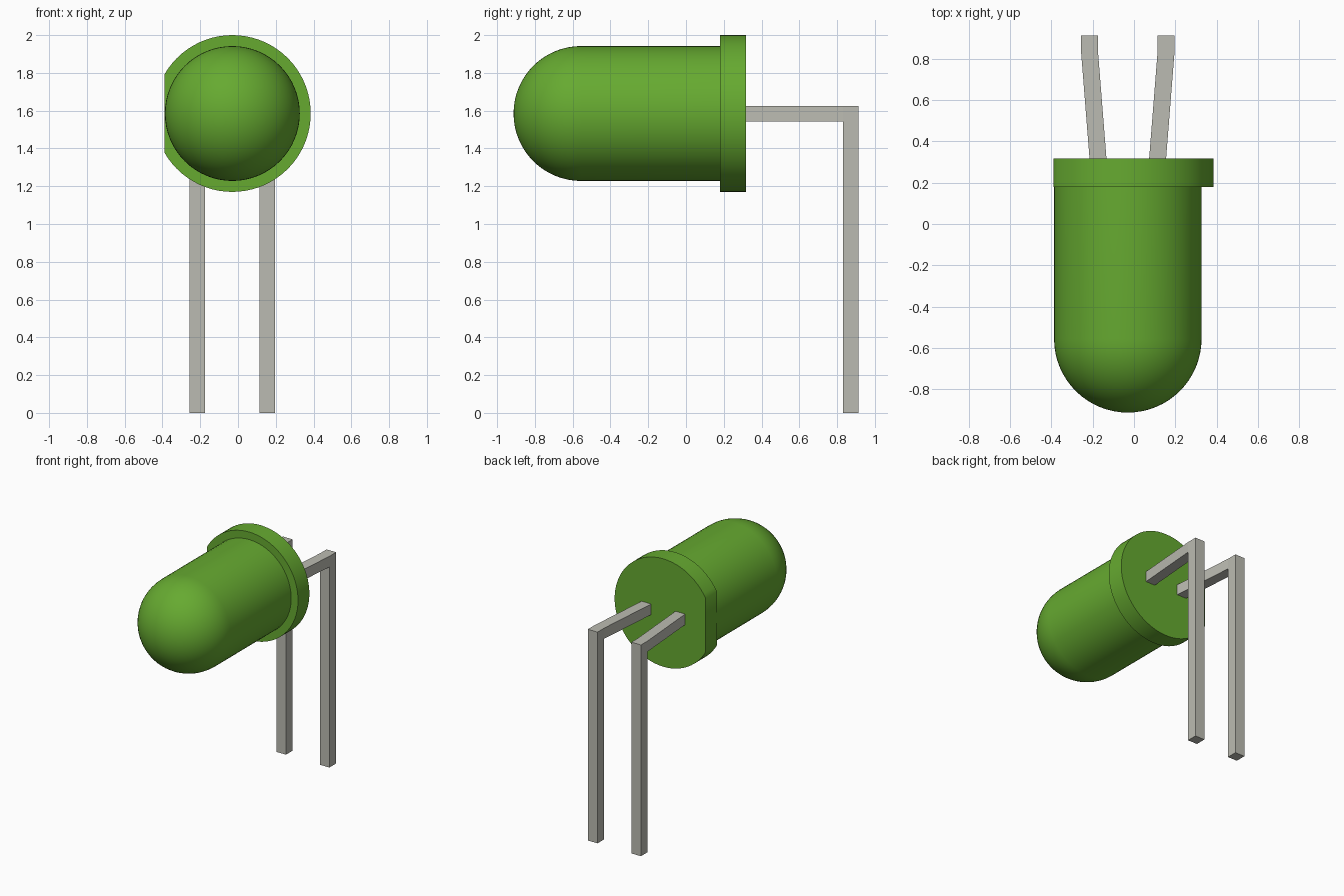
import bpy
import bmesh
import math

cube = bpy.data.objects.get("Cube")
if cube:
    bpy.data.objects.remove(cube, do_unlink=True)

AX, AZ = -0.03, 1.585           # lens axis, running along y
BODY_R, RIM_R = 0.357, 0.415
RIM_FRONT, RIM_BACK = 0.18, 0.318
DOME_Y = -0.556
FLAT_X = -0.39


def material(name, rgb):
    mat = bpy.data.materials.new(name)
    mat.use_nodes = True
    mat.diffuse_color = (*rgb, 1)
    bsdf = mat.node_tree.nodes["Principled BSDF"]
    bsdf.inputs["Base Color"].default_value = (*rgb, 1)
    bsdf.inputs["Roughness"].default_value = 0.5
    return mat


def finish(bm, name, mat, smooth=False):
    bmesh.ops.recalc_face_normals(bm, faces=bm.faces)
    mesh = bpy.data.meshes.new(name)
    bm.to_mesh(mesh)
    bm.free()
    mesh.materials.append(mat)
    obj = bpy.data.objects.new(name, mesh)
    bpy.context.collection.objects.link(obj)
    if smooth:
        bpy.ops.object.select_all(action='DESELECT')
        obj.select_set(True)
        bpy.context.view_layer.objects.active = obj
        bpy.ops.object.shade_smooth_by_angle(angle=math.radians(35))
    return obj


def prism(bm, outline, offset):
    """Extrude a closed outline of points by an offset vector."""
    face = bm.faces.new([bm.verts.new(p) for p in outline])
    ext = bmesh.ops.extrude_face_region(bm, geom=[face], use_keep_orig=True)
    verts = [g for g in ext["geom"] if isinstance(g, bmesh.types.BMVert)]
    bmesh.ops.translate(bm, verts=verts, vec=offset)


green = material("lens green", (0.133, 0.402, 0.030))
metal = material("lead grey", (0.50, 0.50, 0.445))

# Lens: cylinder with a hemispherical front, lathed around the axis
bm = bmesh.new()
profile = [(BODY_R, RIM_FRONT + 0.01)]
for i in range(17):
    a = math.pi / 2 * i / 16
    profile.append((BODY_R * math.cos(a), DOME_Y - BODY_R * math.sin(a)))
verts = [bm.verts.new((AX + r, y, AZ)) for r, y in profile]
edges = [bm.edges.new(pair) for pair in zip(verts, verts[1:])]
bmesh.ops.spin(bm, geom=verts + edges, cent=(AX, 0, AZ), axis=(0, 1, 0),
               angle=math.tau, steps=64)
bmesh.ops.remove_doubles(bm, verts=bm.verts, dist=0.0005)
finish(bm, "lens", green, True)

# Rim: disc with one flat side
bm = bmesh.new()
half = math.acos((FLAT_X - AX) / RIM_R)
outline = []
for i in range(61):
    a = -half + 2 * half * i / 60
    outline.append((AX + RIM_R * math.cos(a), RIM_FRONT, AZ + RIM_R * math.sin(a)))
prism(bm, outline, (0, RIM_BACK - RIM_FRONT, 0))
finish(bm, "rim", green, True)

# Leads: splayed arm leaving the rim, then a straight leg down to the ground
W, TOP, ARM_LOW, KNEE, BACK = 0.082, 1.625, 1.543, 0.831, 0.913
for side, name in ((-1, "right_lead"), (1, "left_lead")):
    x_root = AX + side * 0.144 - W / 2
    x_leg = AX + side * 0.185 - W / 2
    path = [(x_root, RIM_BACK - 0.005, TOP), (x_root, RIM_BACK - 0.005, ARM_LOW),
            (x_leg, KNEE, ARM_LOW), (x_leg, KNEE, TOP)]
    bm = bmesh.new()
    prism(bm, path, (W, 0, 0))
    leg = [(x_leg, KNEE, TOP), (x_leg, KNEE, 0), (x_leg, BACK, 0), (x_leg, BACK, TOP)]
    prism(bm, leg, (W, 0, 0))
    finish(bm, name, metal)
